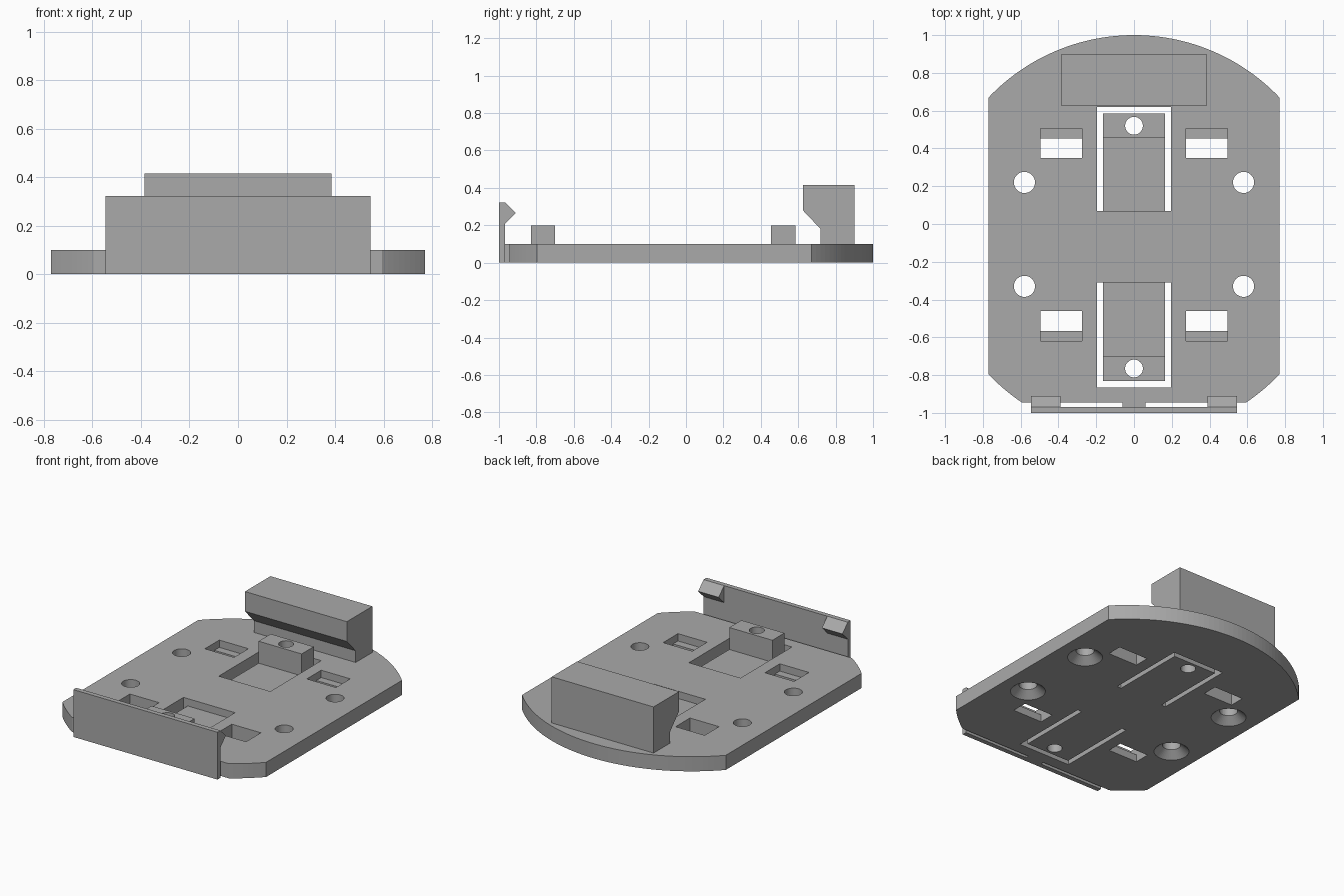
import bpy
import bmesh
import math

old = bpy.data.objects.get("Cube")
if old:
    bpy.data.objects.remove(old, do_unlink=True)

grey = bpy.data.materials.new("plain grey")
grey.use_nodes = True
grey.diffuse_color = (0.4, 0.4, 0.4, 1)
grey.node_tree.nodes["Principled BSDF"].inputs["Base Color"].default_value = (0.4, 0.4, 0.4, 1)


def finish(name, bm):
    bmesh.ops.recalc_face_normals(bm, faces=bm.faces)
    mesh = bpy.data.meshes.new(name)
    bm.to_mesh(mesh)
    bm.free()
    mesh.materials.append(grey)
    obj = bpy.data.objects.new(name, mesh)
    bpy.context.scene.collection.objects.link(obj)
    return obj


def prism(name, points, offset):
    """Extrude a closed outline along the offset vector."""
    bm = bmesh.new()
    face = bm.faces.new([bm.verts.new(p) for p in points])
    new = bmesh.ops.extrude_face_region(bm, geom=[face])["geom"]
    bmesh.ops.translate(bm, vec=offset, verts=[v for v in new if isinstance(v, bmesh.types.BMVert)])
    return finish(name, bm)


def box(name, x0, x1, y0, y1, z0, z1):
    return prism(name, [(x0, y0, z0), (x1, y0, z0), (x1, y1, z0), (x0, y1, z0)], (0, 0, z1 - z0))


def side_profile(name, x0, x1, yz):
    return prism(name, [(x0, y, z) for y, z in yz], (x1 - x0, 0, 0))


def cone(name, x, y, z0, z1, r0, r1):
    bm = bmesh.new()
    bmesh.ops.create_cone(bm, cap_ends=True, segments=48, radius1=r0, radius2=r1, depth=z1 - z0)
    bmesh.ops.translate(bm, vec=(x, y, (z0 + z1) / 2), verts=bm.verts)
    return finish(name, bm)


def cut(target, cutters):
    """Subtract each cutter, bake the result and remove the cutters."""
    for c in cutters:
        c.hide_render = True
        mod = target.modifiers.new("cut", "BOOLEAN")
        mod.operation = "DIFFERENCE"
        mod.solver = "EXACT"
        mod.object = c
    graph = bpy.context.evaluated_depsgraph_get()
    target.data = bpy.data.meshes.new_from_object(target.evaluated_get(graph))
    target.modifiers.clear()
    for c in cutters:
        bpy.data.objects.remove(c, do_unlink=True)


# Base plate: a disc trimmed flat on both sides and at the front
T, HALF, FRONT, R, CY = 0.1, 0.77, -0.945, 1.063, -0.063
rear_a = math.acos(HALF / R)
front_a = math.asin((CY - FRONT) / R)
outline = []
for i in range(49):
    a = rear_a + (math.pi - 2 * rear_a) * i / 48
    outline.append((R * math.cos(a), CY + R * math.sin(a), 0))
for i in range(9):
    a = math.pi + rear_a + (front_a - rear_a) * i / 8
    outline.append((R * math.cos(a), CY + R * math.sin(a), 0))
outline += [(-x, y, z) for x, y, z in reversed(outline[-9:])]
plate = prism("base_plate", outline, (0, 0, T))

cutters = []
# Recesses around the two spring tongues, with the tongues' root at one end
tongues = [("rear", 0.07, 0.585, 0.62, 0.455, 0.52), ("front", -0.31, -0.83, -0.865, -0.70, -0.765)]
for name, root, tip, end, step, hole in tongues:
    cutters.append(box("recess", -0.195, 0.195, min(root, end), max(root, end), -0.1, 0.2))

# Stepped hook slots and countersunk screw holes, mirrored left and right
for s in (-1, 1):
    x0, x1 = sorted((s * 0.275, s * 0.495))
    for inner, through, outer in ((0.35, 0.452, 0.505), (-0.46, -0.567, -0.62)):
        cutters.append(box("slot", x0, x1, min(inner, through), max(inner, through), -0.1, 0.2))
        cutters.append(box("ledge", x0, x1, min(inner, outer), max(inner, outer), 0.05, 0.2))
    for y in (0.22, -0.33):
        cutters.append(cone("screw_hole", s * 0.58, y, -0.1, 0.2, 0.056, 0.056))
        cutters.append(cone("countersink", s * 0.58, y, -0.01, 0.045, 0.12, 0.056))
cut(plate, cutters)

# Spring tongues with raised, drilled pads
for name, root, tip, end, step, hole in tongues:
    yz = [(root, 0), (tip, 0), (tip, 0.2), (step, 0.2), (step, 0.05), (root, 0.05)]
    tongue = side_profile(name + "_tongue", -0.163, 0.163, yz)
    cut(tongue, [cone("pad_hole", 0, hole, -0.1, 0.3, 0.047, 0.047)])

# Rear hook block with an undercut facing forward
side_profile("rear_hook", -0.385, 0.385,
             [(0.72, T), (0.9, T), (0.9, 0.415), (0.625, 0.415), (0.625, 0.28), (0.72, 0.18)])

# Front flexible wall, its central bridge and two snap catches
box("front_wall", -0.545, 0.545, -1, -0.968, 0, 0.323)
box("wall_bridge", -0.06, 0.06, -0.968, FRONT, 0, T)
for side, x0, x1 in (("left", 0.39, 0.545), ("right", -0.545, -0.39)):
    side_profile(side + "_catch", x0, x1, [(-0.968, 0.323), (-0.91, 0.265), (-0.968, 0.207)])
